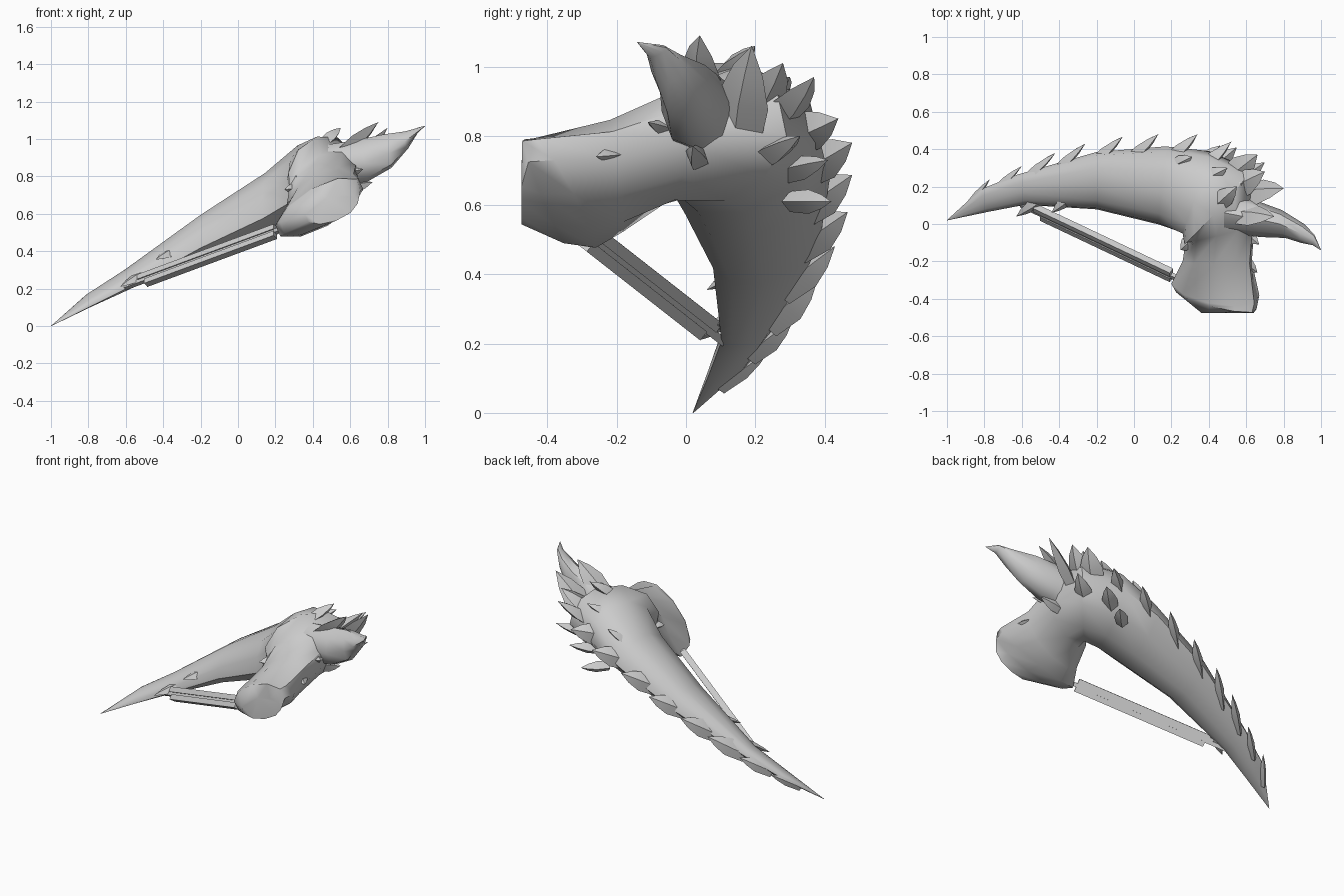
import bpy, bmesh, math
from mathutils import Vector as V

if "Cube" in bpy.data.objects:
    bpy.data.objects.remove(bpy.data.objects["Cube"])

mat = bpy.data.materials.new("bone grey")
mat.diffuse_color = (0.6, 0.6, 0.6, 1)
mat.use_nodes = True
mat.node_tree.nodes["Principled BSDF"].inputs["Base Color"].default_value = mat.diffuse_color


def finish(bm, name, angle=45):
    bmesh.ops.remove_doubles(bm, verts=bm.verts[:], dist=0.0005)
    bmesh.ops.recalc_face_normals(bm, faces=bm.faces[:])
    me = bpy.data.meshes.new(name)
    bm.to_mesh(me)
    bm.free()
    me.materials.append(mat)
    ob = bpy.data.objects.new(name, me)
    bpy.context.collection.objects.link(ob)
    bpy.ops.object.select_all(action='DESELECT')
    ob.select_set(True)
    bpy.context.view_layer.objects.active = ob
    bpy.ops.object.shade_smooth_by_angle(angle=math.radians(angle))
    return ob


def loft(bm, rings, sides, turn=0.0):
    """Skin through rings: centre, outward half axis, up half axis, optional down half axis."""
    loops = []
    for c, u, v, *w in rings:
        down = -V(w[0]) if w else V(v)
        loop = []
        for i in range(sides):
            a = turn + math.tau * i / sides
            s = math.sin(a)
            loop.append(bm.verts.new(V(c) + V(u) * math.cos(a) + (V(v) if s > 0 else down) * s))
        loops.append(loop)
    for p, q in zip(loops, loops[1:]):
        for i in range(sides):
            j = (i + 1) % sides
            bm.faces.new((p[i], p[j], q[j], q[i]))
    bm.faces.new(loops[0])
    bm.faces.new(loops[-1])


def leaf(bm, base, tip, out, width, thick):
    """Pointed four-sided scale, widest near its root."""
    base, tip, out = V(base), V(tip), V(out).normalized()
    axis = tip - base
    side = axis.cross(out).normalized()
    up = side.cross(axis).normalized()
    rings = [(base.lerp(tip, t), side * width * k, up * thick * k)
             for t, k in ((0, 0.85), (0.45, 1), (0.75, 0.6), (1, 0.004))]
    loft(bm, rings, 4)


# Curved blade, elbow and blunt arm as one skinned body
BODY = [
    ((-1, .02, 0), (0, .001, 0), (0, 0, .001)),
    ((-.8, .125, .135), (-.02, .06, .01), (0, .01, .035), (0, -.02, -.035)),
    ((-.6, .185, .25), (-.02, .08, .01), (0, .01, .05), (0, -.03, -.06)),
    ((-.2, .235, .485), (0, .15, .0), (0, .02, .115), (0, -.06, -.115)),
    ((.15, .21, .675), (.02, .205, 0), (0, .02, .15), (0, -.08, -.17)),
    ((.33, .17, .775), (.07, .22, 0), (.01, .02, .20), (-.01, -.07, -.205)),
    ((.45, .09, .81), (.18, .20, -.01), (.03, .02, .21), (-.03, -.04, -.205)),
    ((.46, -.05, .765), (.185, .05, .02), (.04, 0, .165)),
    ((.445, -.2, .685), (.185, 0, .045), (.04, -.02, .155)),
    ((.435, -.35, .635), (.235, -.03, .095), (.03, -.085, .135)),
    ((.44, -.41, .64), (.215, -.045, .085), (.03, -.045, .13)),
    ((.50, -.475, .625), (.14, 0, .03), (.02, 0, .075)),
]
bm = bmesh.new()
loft(bm, BODY, 10)
finish(bm, "body", 50)

# Swept horn at the elbow
bm = bmesh.new()
loft(bm, [
    ((.48, .06, .85), (0, .11, 0), (0, 0, .12)),
    ((.66, .03, .88), (-.02, .10, .01), (-.02, 0, .115)),
    ((.80, .0, .935), (-.01, .075, .01), (-.02, 0, .09)),
    ((.90, -.05, .995), (.01, .05, .01), (-.01, 0, .045)),
    ((.96, -.085, 1.045), (.005, .028, .01), (0, 0, .014)),
    ((1, -.14, 1.07), (0, .001, 0), (0, 0, .001)),
], 8)
finish(bm, "horn", 50)


def body_at(x):
    """Centre and half depth of the blade at a given x."""
    for a, b in zip(BODY, BODY[1:]):
        if a[0][0] <= x <= b[0][0]:
            t = (x - a[0][0]) / (b[0][0] - a[0][0])
            return V(a[0]).lerp(V(b[0]), t), a[1][1] * (1 - t) + b[1][1] * t


# Row of scales rooted along the back of the blade
bm = bmesh.new()
tips = [(-.77, .24, .18), (-.6, .31, .27), (-.42, .38, .385), (-.26, .43, .48),
        (-.06, .467, .58), (.13, .48, .687), (.34, .48, .78), (.52, .44, .85)]
for i, t in enumerate(tips):
    c, depth = body_at(t[0] - (.12 + .05 * min(i, 2) / 2))
    c.y += depth * .6
    c.z += .01 * i / 7
    leaf(bm, c, t, (-.3, .8, .5), .026 + .012 * min(i, 2) + .002 * i, .018 + .003 * i)
finish(bm, "back_scales", 30)

# Bigger scales fanned around the elbow
bm = bmesh.new()
for base, tip, w in [
    ((.50, .24, .82), (.66, .37, .97), .07),
    ((.52, .18, .85), (.70, .28, 1.01), .07),
    ((.56, .15, .78), (.80, .19, 1.06), .08),
    ((.54, .05, .91), (.75, .04, 1.09), .065),
    ((.52, .20, .72), (.70, .33, .80), .05),
    ((.56, .04, .72), (.72, .02, .77), .035),
    ((.44, .10, .96), (.55, .20, 1.06), .05),
    ((.40, .28, .69), (.55, .41, .73), .045),
    ((.34, .30, .61), (.46, .42, .61), .04),
]:
    leaf(bm, base, tip, (.3, .3, .9), w, .035)
finish(bm, "elbow_scales", 30)

# Small loose scales on the arm and the top of the blade
bm = bmesh.new()
for base, tip in [
    ((.56, -.02, .80), (.67, -.11, .84)),
    ((.56, -.18, .75), (.66, -.26, .74)),
    ((.31, -.08, .74), (.25, -.14, .73)),
    ((.36, -.05, .80), (.31, -.11, .80)),
    ((.38, .24, .91), (.50, .30, .97)),
    ((.21, .31, .80), (.31, .36, .88)),
    ((.48, .17, .92), (.58, .22, .97)),
]:
    leaf(bm, base, tip, (0, 0, 1), .038, .025)
finish(bm, "small_scales", 30)

# Barbs at the lower bar mount
bm = bmesh.new()
leaf(bm, (-.48, .14, .29), (-.63, .04, .21), (0, -.5, .8), .035, .02)
leaf(bm, (-.32, .16, .41), (-.44, .06, .355), (0, -.5, .8), .035, .02)
finish(bm, "barbs", 30)


# Twin rails with a thin core rod bracing blade to arm
A, B = V((-.53, .07, .235)), V((.20, -.275, .505))
axis = (B - A).normalized()
off = V((0, .62, .78))
off = (off - axis * off.dot(axis)).normalized()
flat = axis.cross(off).normalized()


def rail(name, start, end, shift, half_w, half_t):
    bm = bmesh.new()
    r = math.sqrt(2)
    loft(bm, [(A.lerp(B, t) + off * shift, flat * half_t * r, off * half_w * r)
              for t in (start, end)], 4, math.pi / 4)
    finish(bm, name, 30)


rail("upper_rail", .0, 1.0, .024, .016, .018)
rail("lower_rail", .05, 1.0, -.022, .016, .018)
rail("core_rod", -.1, 1.12, 0, .012, .012)
